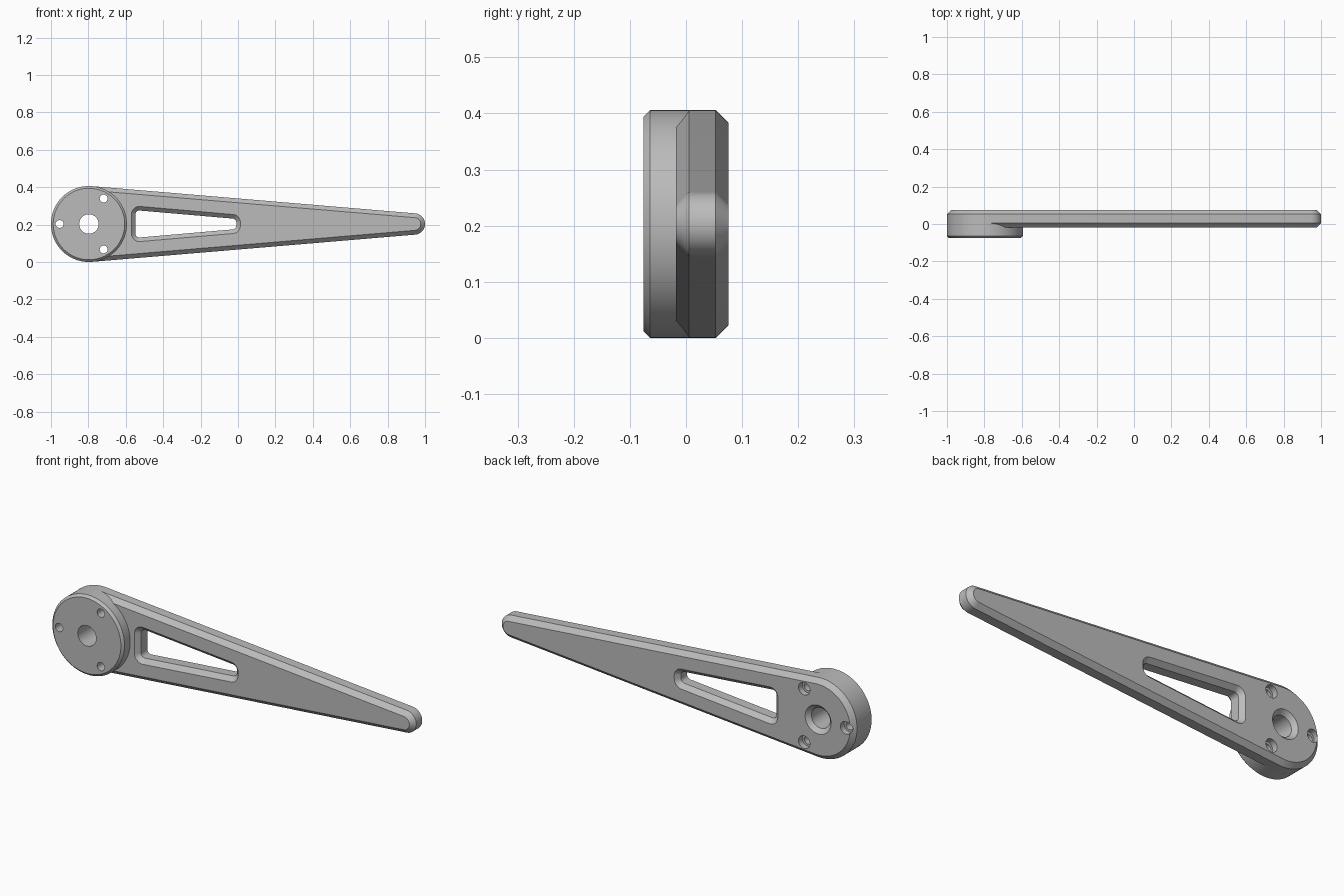
import bpy, bmesh, math

if "Cube" in bpy.data.objects:
    bpy.data.objects.remove(bpy.data.objects["Cube"])

grey = bpy.data.materials.new("plain grey")
grey.diffuse_color = (0.5, 0.5, 0.5, 1)
grey.use_nodes = True
grey.node_tree.nodes["Principled BSDF"].inputs["Base Color"].default_value = grey.diffuse_color

HUB_X, MID_Z, HUB_R = -0.797, 0.203, 0.203


def outline(circles, grow=0.0):
    """Rounded outline in x-z wrapped round circles (x, z, r), counter-clockwise."""
    n = len(circles)
    if n == 1:
        x, z, r = circles[0]
        steps = 96 if r > 0.1 else 48
        return [(x + (r + grow) * math.cos(2 * math.pi * k / steps),
                 z + (r + grow) * math.sin(2 * math.pi * k / steps)) for k in range(steps)]
    normals = []
    for i in range(n):
        a, b = circles[i], circles[(i + 1) % n]
        dx, dz = b[0] - a[0], b[1] - a[1]
        normals.append(math.atan2(dz, dx) - math.acos((a[2] - b[2]) / math.hypot(dx, dz)))
    pts = []
    for i, (x, z, r) in enumerate(circles):
        start = normals[i - 1]
        span = (normals[i] - start) % (2 * math.pi)
        steps = max(6, round(span / math.radians(4)))
        for k in range(steps + 1):
            t = start + span * k / steps
            pts.append((x + (r + grow) * math.cos(t), z + (r + grow) * math.sin(t)))
    return pts


def stack(name, circles, levels):
    """Solid made by joining the outline at several (y, grow) levels."""
    bm = bmesh.new()
    rings = [[bm.verts.new((x, y, z)) for x, z in outline(circles, g)] for y, g in levels]
    n = len(rings[0])
    for lo, hi in zip(rings, rings[1:]):
        for i in range(n):
            j = (i + 1) % n
            bm.faces.new((lo[i], lo[j], hi[j], hi[i]))
    bm.faces.new(rings[0])
    bm.faces.new(rings[-1][::-1])
    bmesh.ops.recalc_face_normals(bm, faces=bm.faces)
    mesh = bpy.data.meshes.new(name)
    bm.to_mesh(mesh)
    bm.free()
    mesh.materials.append(grey)
    ob = bpy.data.objects.new(name, mesh)
    bpy.context.collection.objects.link(ob)
    return ob


# tapered arm, chamfered on both faces
arm = stack("arm", [(HUB_X, MID_Z, HUB_R), (0.943, MID_Z, 0.057)],
            [(-0.018, -0.023), (0.005, 0), (0.053, 0), (0.076, -0.023)])

# raised round hub on the front
hub = stack("hub", [(HUB_X, MID_Z, HUB_R)],
            [(-0.076, -0.012), (-0.064, 0), (0.005, 0)])

# tapered slot, widened at both faces
slot = stack("slot_cutter",
             [(-0.527, MID_Z - 0.051, 0.021), (-0.030, MID_Z - 0.008, 0.021),
              (-0.030, MID_Z + 0.008, 0.021), (-0.527, MID_Z + 0.051, 0.021)],
             [(-0.028, 0.032), (0.004, 0), (0.054, 0), (0.086, 0.032)])

# countersunk centre bore and three counterbored bolt holes
bores = [stack("centre_bore_cutter", [(HUB_X, MID_Z, 0.052)],
               [(-0.1, 0), (0.055, 0), (0.095, 0.04)])]
for deg in (60, 180, 300):
    a = math.radians(deg)
    bores.append(stack("bolt_hole_cutter",
                       [(HUB_X + 0.157 * math.cos(a), MID_Z + 0.157 * math.sin(a), 0.021)],
                       [(-0.1, 0), (0.046, 0), (0.046, 0.011), (0.1, 0.011)]))

# cut the openings, then smooth the rounded sides
for ob, cutters in ((arm, [slot] + bores), (hub, bores)):
    bpy.ops.object.select_all(action='DESELECT')
    bpy.context.view_layer.objects.active = ob
    ob.select_set(True)
    for c in cutters:
        mod = ob.modifiers.new("cut", 'BOOLEAN')
        mod.operation, mod.solver, mod.object = 'DIFFERENCE', 'EXACT', c
        bpy.ops.object.modifier_apply(modifier=mod.name)
    bpy.ops.object.shade_smooth_by_angle(angle=math.radians(30))

for c in [slot] + bores:
    bpy.data.objects.remove(c, do_unlink=True)
